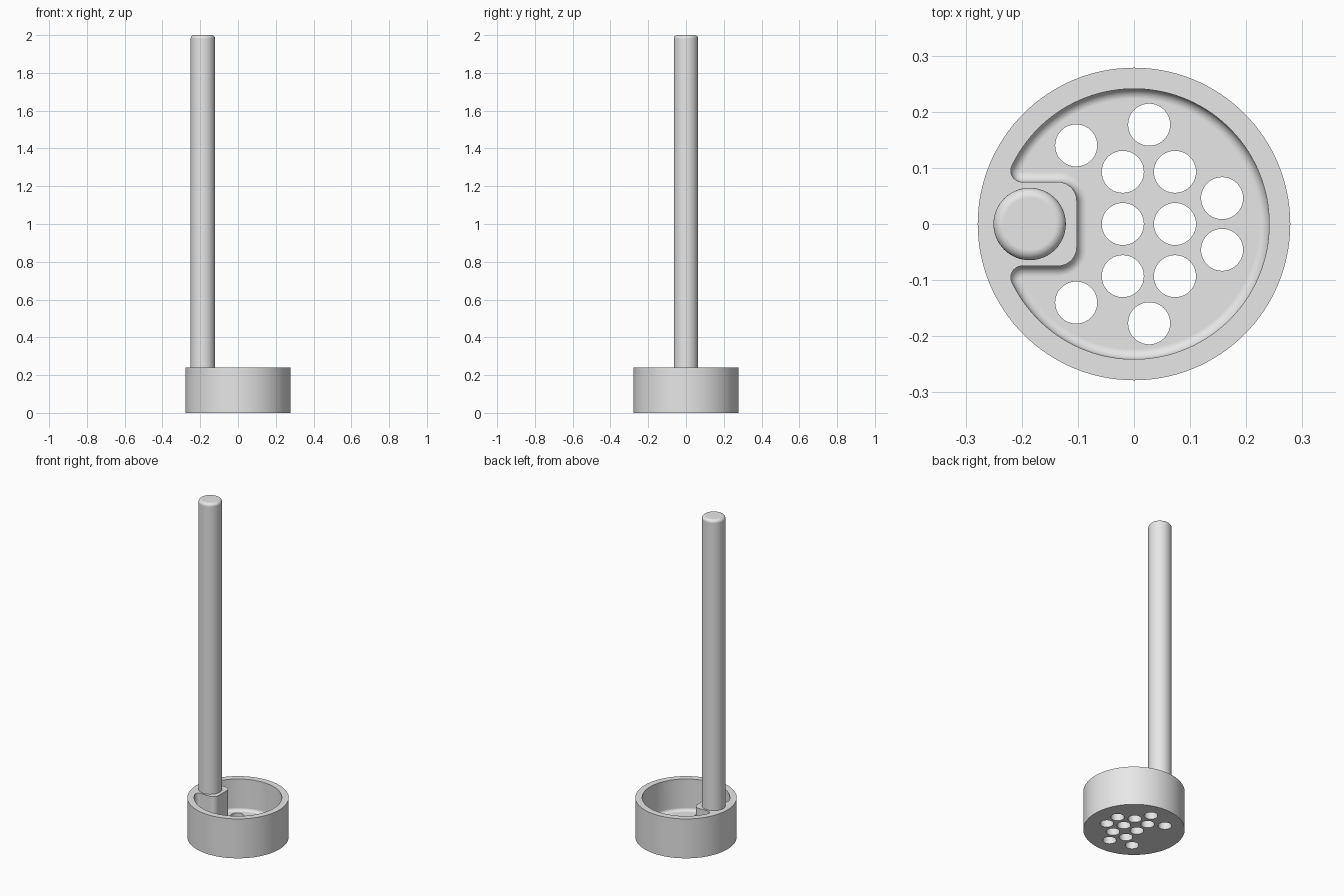
import bpy, bmesh
from math import pi, sin, cos, sqrt, atan2, radians

if "Cube" in bpy.data.objects:
    bpy.data.objects.remove(bpy.data.objects["Cube"])

OUTER, INNER, HEIGHT, FLOOR = 0.2785, 0.241, 0.239, 0.047
FILLET, CORNER = 0.018, 0.02
BOSS_X, BOSS_HALF, BOSS_ROUND = -0.102, 0.075, 0.034
ROD_X, ROD_R = -0.186, 0.0645
HOLE_R = 0.0375

grey = bpy.data.materials.new("light grey")
grey.use_nodes = True
colour = (0.8, 0.8, 0.8, 1)
grey.diffuse_color = colour
grey.node_tree.nodes["Principled BSDF"].inputs["Base Color"].default_value = colour


def make_object(name, bm):
    bmesh.ops.recalc_face_normals(bm, faces=bm.faces)
    mesh = bpy.data.meshes.new(name)
    bm.to_mesh(mesh)
    bm.free()
    mesh.materials.append(grey)
    obj = bpy.data.objects.new(name, mesh)
    bpy.context.collection.objects.link(obj)
    return obj


def loft(bm, rings):
    """Skin a stack of (outline, z) rings and cap both ends."""
    loops = [[bm.verts.new((x, y, z)) for x, y in pts] for pts, z in rings]
    for low, high in zip(loops, loops[1:]):
        for i in range(len(low)):
            j = (i + 1) % len(low)
            bm.faces.new((low[i], low[j], high[j], high[i]))
    bm.faces.new(loops[0][::-1])
    bm.faces.new(loops[-1])


def arc(cx, cy, r, start, end, steps):
    angles = [start + (end - start) * i / steps for i in range(steps + 1)]
    return [(cx + r * cos(a), cy + r * sin(a)) for a in angles]


def circle(cx, cy, r, steps):
    return arc(cx, cy, r, 0, 2 * pi, steps)[:-1]


def cavity_outline(d):
    """Round well with a notch for the rod boss, inset by d."""
    cy = BOSS_HALF + CORNER
    cx = -sqrt((INNER - CORNER) ** 2 - cy ** 2)
    phi = atan2(cy, cx)
    bx, by = BOSS_X - BOSS_ROUND, BOSS_HALF - BOSS_ROUND
    half = arc(0, 0, INNER - d, 0, phi, 56)
    half += arc(cx, cy, CORNER - d, phi, 1.5 * pi, 12)[1:]
    half += arc(bx, by, BOSS_ROUND + d, pi / 2, 0, 12)
    return half + [(x, -y) for x, y in reversed(half[1:])]


def cut(target, cutter):
    mod = target.modifiers.new("cut", 'BOOLEAN')
    mod.operation = 'DIFFERENCE'
    mod.solver = 'EXACT'
    mod.object = cutter
    activate(target)
    bpy.ops.object.modifier_apply(modifier=mod.name)
    bpy.data.objects.remove(cutter)


def activate(obj):
    bpy.ops.object.select_all(action='DESELECT')
    obj.select_set(True)
    bpy.context.view_layer.objects.active = obj


def smooth(obj):
    activate(obj)
    bpy.ops.object.shade_smooth_by_angle(angle=radians(30))
    mod = obj.modifiers.new("flat_caps", 'WEIGHTED_NORMAL')
    mod.keep_sharp = True


# Cup body
bm = bmesh.new()
rim = circle(0, 0, OUTER, 128)
loft(bm, [(rim, 0), (rim, HEIGHT)])
cup = make_object("cup", bm)

# Well with a filleted floor, leaving the boss standing
bm = bmesh.new()
rings = []
for i in range(6, -1, -1):
    t = i / 6 * pi / 2
    rings.append((cavity_outline(FILLET * (1 - cos(t))), FLOOR + FILLET * (1 - sin(t))))
rings.append((cavity_outline(0), HEIGHT + 0.1))
loft(bm, rings)
cut(cup, make_object("well_cutter", bm))

# Drain holes, mirrored front to back
centres = [(-0.02, 0), (0.073, 0)]
for x, y in [(-0.02, 0.093), (0.073, 0.093), (0.157, 0.046), (0.027, 0.177), (-0.103, 0.14)]:
    centres += [(x, y), (x, -y)]
bm = bmesh.new()
for x, y in centres:
    ring = circle(x, y, HOLE_R, 40)
    loft(bm, [(ring, -0.1), (ring, FLOOR + 0.1)])
cut(cup, make_object("hole_cutter", bm))
smooth(cup)

# Upright rod with a rounded top edge
bm = bmesh.new()
rings = [(circle(ROD_X, 0, ROD_R, 64), HEIGHT - 0.04)]
for i in range(7):
    t = i / 6 * pi / 2
    rings.append((circle(ROD_X, 0, ROD_R - FILLET * (1 - cos(t)), 64), 2 - FILLET * (1 - sin(t))))
loft(bm, rings)
smooth(make_object("rod", bm))
